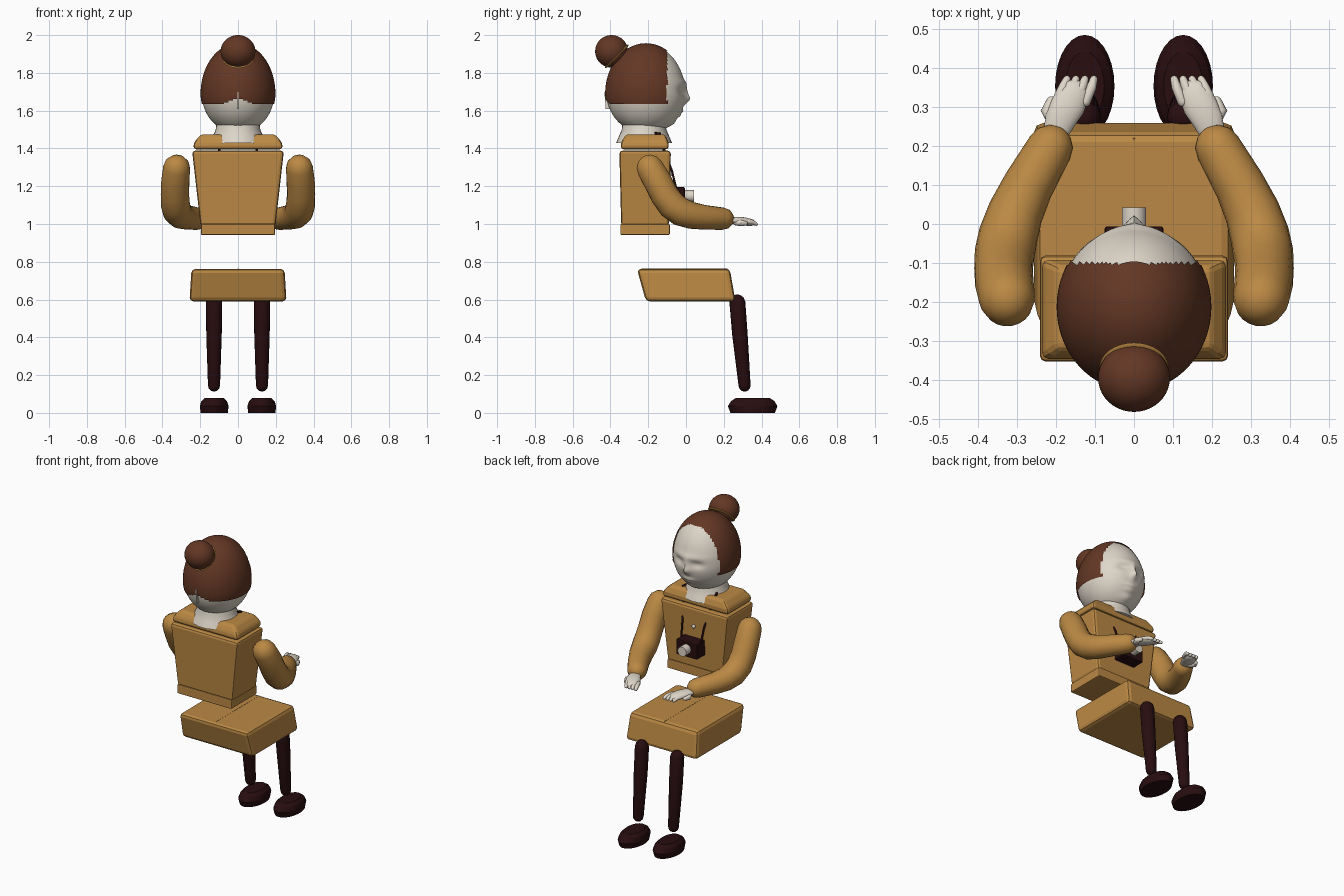
import bpy, bmesh, math
from mathutils import Vector, Matrix

if "Cube" in bpy.data.objects:
    bpy.data.objects.remove(bpy.data.objects["Cube"])


def material(name, rgb):
    m = bpy.data.materials.new(name)
    m.use_nodes = True
    m.diffuse_color = (*rgb, 1)
    m.node_tree.nodes["Principled BSDF"].inputs["Base Color"].default_value = (*rgb, 1)
    return m


COAT = material("ochre_cloth", (0.50, 0.25, 0.058))
HAIR = material("brown_hair", (0.125, 0.038, 0.018))
DARK = material("dark_leather", (0.021, 0.004, 0.005))
SKIN = material("pale_skin", (0.73, 0.67, 0.58))


def finish(name, bm, mat, smooth=40, bevel=0):
    bmesh.ops.recalc_face_normals(bm, faces=bm.faces)
    mesh = bpy.data.meshes.new(name)
    bm.to_mesh(mesh)
    bm.free()
    ob = bpy.data.objects.new(name, mesh)
    bpy.context.collection.objects.link(ob)
    mesh.materials.append(mat)
    if bevel:
        mod = ob.modifiers.new("soft_edges", 'BEVEL')
        mod.width, mod.segments = bevel, 2
    if smooth:
        bpy.ops.object.select_all(action='DESELECT')
        ob.select_set(True)
        bpy.context.view_layer.objects.active = ob
        bpy.ops.object.shade_smooth_by_angle(angle=math.radians(smooth))
    return ob


def loft(name, rings, mat, **kw):
    """Skin a closed surface over equal-length rings of points."""
    bm = bmesh.new()
    vs = [[bm.verts.new(p) for p in ring] for ring in rings]
    n = len(vs[0])
    for a, b in zip(vs, vs[1:]):
        for i in range(n):
            j = (i + 1) % n
            bm.faces.new((a[i], a[j], b[j], b[i]))
    bm.faces.new(vs[0])
    bm.faces.new(vs[-1])
    return finish(name, bm, mat, **kw)


def rect(x, y0, y1, z):
    return [(-x, y0, z), (x, y0, z), (x, y1, z), (-x, y1, z)]


def oval(cx, cy, z, rx, ry, n=28):
    return [(cx + rx * math.cos(2 * math.pi * i / n),
             cy + ry * math.sin(2 * math.pi * i / n), z) for i in range(n)]


def tube(name, path, mat, n=20, flat=1.0, dome=True):
    """Round limb through (x, y, z, radius) points with domed ends."""
    pts = [(Vector(p[:3]), p[3]) for p in path]
    dirs = [(pts[min(i + 1, len(pts) - 1)][0] - pts[max(i - 1, 0)][0]).normalized()
            for i in range(len(pts))]
    stations = [(p, r, d) for (p, r), d in zip(pts, dirs)]
    if dome:
        angles = (30, 58, 80)
        cap = lambda s, sign: [(s[0] + sign * s[2] * s[1] * math.sin(math.radians(a)),
                                s[1] * math.cos(math.radians(a)), s[2]) for a in angles]
        stations = cap(stations[0], -1)[::-1] + stations + cap(stations[-1], 1)
    rings = []
    for p, r, d in stations:
        side = d.cross(Vector((0, 0, 1))).normalized()
        up = side.cross(d)
        rings.append([p + side * r * math.cos(2 * math.pi * i / n)
                      + up * r * flat * math.sin(2 * math.pi * i / n) for i in range(n)])
    return loft(name, rings, mat, smooth=50)


def ball(name, loc, scale, mat, shape=None, keep=None, seg=(64, 48)):
    bm = bmesh.new()
    bmesh.ops.create_uvsphere(bm, u_segments=seg[0], v_segments=seg[1], radius=1)
    for v in bm.verts:
        k = scale[2] if v.co.z > 0 else scale[-1]
        v.co = Vector((v.co.x * scale[0], v.co.y * scale[1], v.co.z * k)) + Vector(loc)
        if shape:
            shape(v.co)
    if keep:
        bad = [f for f in bm.faces if not keep(f.calc_center_median())]
        bmesh.ops.delete(bm, geom=bad, context='FACES')
    return finish(name, bm, mat, smooth=60)


# Head: egg with sculpted brow, eye hollows, nose, lips and chin
FEATURES = [  # x, z, width, height, depth
    (0, 1.745, 0.11, 0.02, 0.008), (0.065, 1.705, 0.035, 0.022, -0.014),
    (0, 1.70, 0.014, 0.035, 0.012), (0, 1.66, 0.02, 0.024, 0.024),
    (0, 1.597, 0.045, 0.011, 0.011), (0, 1.573, 0.035, 0.010, 0.010),
    (0, 1.53, 0.04, 0.02, 0.012)]


def sculpt(co):
    if co.y > -0.18:
        x, z = abs(co.x), co.z
        co.y += sum(d * math.exp(-((x - fx) / w) ** 2 - ((z - fz) / h) ** 2)
                    for fx, fz, w, h, d in FEATURES)


def hairline(c):
    return c.y < -0.1 and c.z > 1.635 + 0.03 * max(0, 1 - abs(c.x) / 0.08)


ball("head", (0, -0.212, 1.69), (0.192, 0.208, 0.262, 0.21), SKIN, shape=sculpt, seg=(96, 72))
ball("hair", (0, -0.212, 1.69), (0.198, 0.216, 0.267, 0.215), HAIR, keep=hairline, seg=(96, 72))
ball("hair_bun", (0, -0.394, 1.914), (0.092, 0.087, 0.086), HAIR, seg=(40, 24))
loft("nape_ridge", [rect(0.004, -0.425, -0.37, 1.61), rect(0.003, -0.432, -0.37, 1.70)],
     SKIN, smooth=0)

# Band around the bun
bm = bmesh.new()
bmesh.ops.create_uvsphere(bm, u_segments=32, v_segments=12, radius=1)
band_pose = (Matrix.Translation((0, -0.366, 1.888)) @ Matrix.Rotation(math.radians(45), 4, 'X')
             @ Matrix.Diagonal((0.088, 0.088, 0.012, 1)))
bmesh.ops.transform(bm, matrix=band_pose, verts=bm.verts)
finish("bun_band", bm, COAT)

# Neck
loft("neck", [oval(0, -0.222, z, r, r) for z, r in
              ((1.43, 0.148), (1.465, 0.133), (1.50, 0.118), (1.57, 0.112))], SKIN, smooth=50)

# Coat: collar yoke, tapered chest, hem and lap
loft("shoulder_yoke", [rect(0.235, -0.345, -0.092, 1.395), rect(0.235, -0.345, -0.092, 1.43),
                       rect(0.195, -0.318, -0.11, 1.475)], COAT, smooth=0, bevel=0.015)
loft("chest", [rect(0.198, -0.343, -0.09, 0.99), rect(0.243, -0.353, -0.08, 1.388)],
     COAT, smooth=0, bevel=0.016)
loft("coat_hem", [rect(0.196, -0.348, -0.086, 0.942), rect(0.196, -0.348, -0.086, 1.0)],
     COAT, smooth=0, bevel=0.006)
loft("lap", [rect(0.257, -0.212, 0.262, 0.59), rect(0.246, -0.26, 0.232, 0.763)],
     COAT, smooth=0, bevel=0.022)
loft("lap_seam", [rect(0.002, -0.235, 0.222, 0.755), rect(0.002, -0.235, 0.218, 0.764)],
     COAT, smooth=0)

# Camera pouch with lens, button and neck strap
loft("camera_body", [rect(0.075, -0.1, -0.006, 1.095), rect(0.075, -0.1, -0.006, 1.195)],
     DARK, smooth=0, bevel=0.006)
tube("camera_lens", [(0, -0.02, 1.148, 0.031), (0, 0.042, 1.148, 0.031)], SKIN, dome=False)
ball("coat_button", (0, -0.078, 1.267), (0.012, 0.01, 0.012), SKIN, seg=(16, 10))

for side, s in (("left", 1), ("right", -1)):
    def limb(part, path, mat, **kw):
        tube(f"{side}_{part}", [(s * x, y, z, r) for x, y, z, r in path], mat, **kw)

    limb("strap", [(0.07, -0.05, 1.18, 0.006), (0.078, -0.074, 1.28, 0.006),
                   (0.10, -0.12, 1.40, 0.007), (0.118, -0.14, 1.478, 0.008),
                   (0.10, -0.18, 1.482, 0.008)], DARK, n=8)

    # Bent sleeve
    limb("arm", [(0.325, -0.19, 1.295, 0.072), (0.332, -0.15, 1.225, 0.075),
                 (0.334, -0.115, 1.155, 0.075), (0.331, -0.075, 1.10, 0.077),
                 (0.322, -0.03, 1.065, 0.076), (0.303, 0.03, 1.045, 0.071),
                 (0.27, 0.10, 1.035, 0.065), (0.215, 0.195, 1.028, 0.059)], COAT)

    # Hand with four fingers and a thumb
    limb("palm", [(0.198, 0.24, 1.018, 0.034), (0.188, 0.268, 1.018, 0.04),
                  (0.168, 0.305, 1.014, 0.044), (0.155, 0.33, 1.01, 0.040)],
         SKIN, flat=0.5)
    for i in range(4):
        limb(f"finger_{i + 1}", [(0.193 - i * 0.023, 0.325 - i * 0.004, 1.013, 0.013),
                                 (0.18 - i * 0.024, 0.352, 1.01, 0.0125),
                                 (0.172 - i * 0.023, 0.37, 1.0, 0.010)], SKIN, n=12)
    limb("thumb", [(0.205, 0.265, 1.01, 0.018), (0.223, 0.292, 1.005, 0.016),
                   (0.212, 0.315, 1.003, 0.012)], SKIN, n=12)

    # Stocking leg and shoe
    limb("leg", [(0.127, 0.272, 0.585, 0.042), (0.127, 0.285, 0.42, 0.041),
                 (0.127, 0.31, 0.145, 0.032)], DARK)
    loft(f"{side}_shoe", [oval(s * 0.126, 0.353, z, rx, ry) for z, rx, ry in
                          ((0, 0.072, 0.118), (0.036, 0.076, 0.131), (0.062, 0.068, 0.115),
                           (0.08, 0.05, 0.088))], DARK, smooth=25)
